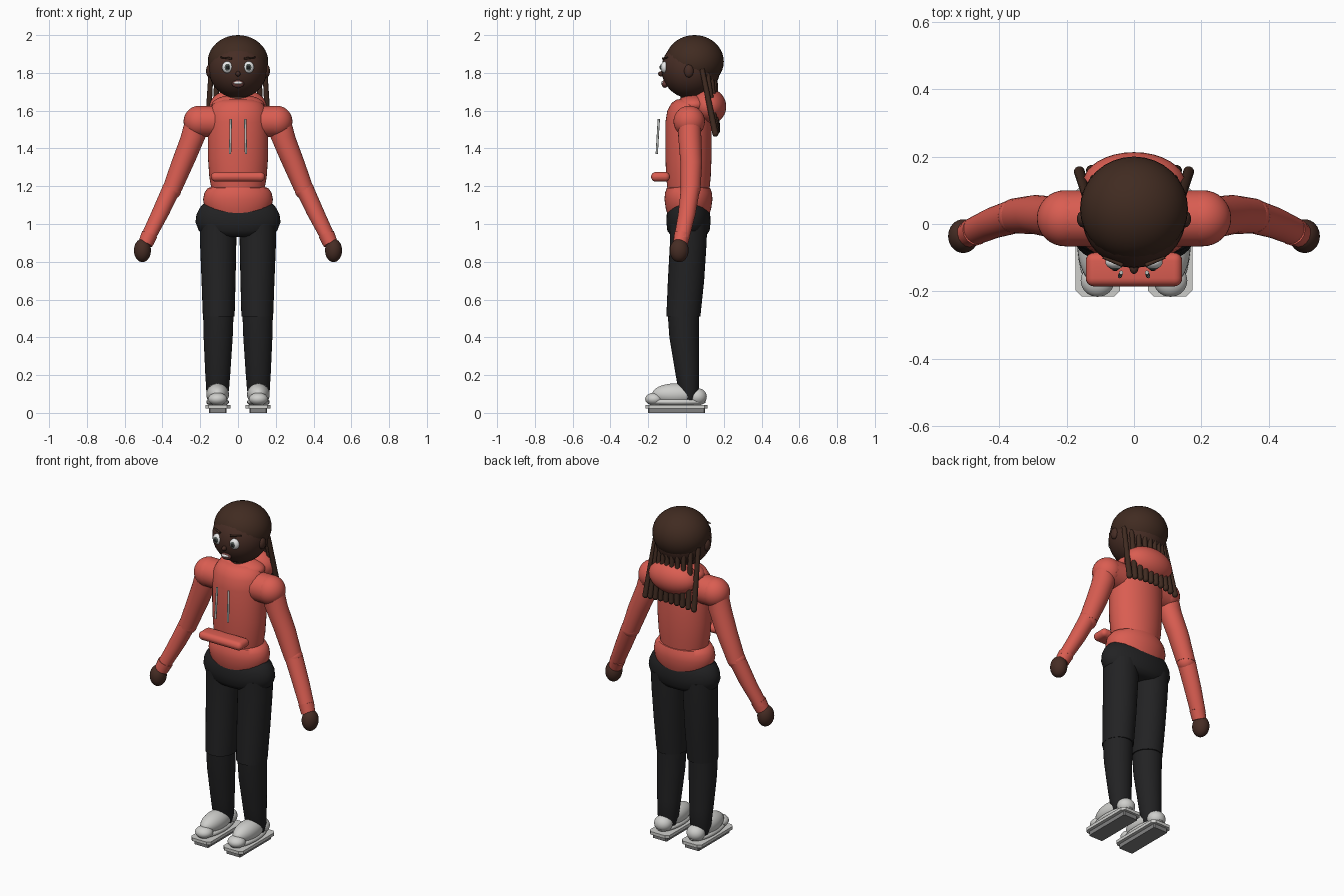
import bpy, bmesh, math
from mathutils import Vector

if "Cube" in bpy.data.objects:
    bpy.data.objects.remove(bpy.data.objects["Cube"], do_unlink=True)


def material(name, r, g, b):
    m = bpy.data.materials.new(name)
    m.use_nodes = True
    m.diffuse_color = (r, g, b, 1)
    m.node_tree.nodes["Principled BSDF"].inputs["Base Color"].default_value = (r, g, b, 1)
    return m


RED = material("coral red", 0.70, 0.11, 0.083)
BLACK = material("trouser black", 0.016, 0.016, 0.017)
SKIN = material("dark brown skin", 0.062, 0.026, 0.018)
HAIR = material("hair brown", 0.052, 0.024, 0.015)
WHITE = material("shoe white", 0.62, 0.62, 0.60)
GREY = material("sole grey", 0.22, 0.22, 0.22)
CORD = material("cord grey", 0.50, 0.52, 0.50)
EYE = material("eye white", 0.80, 0.80, 0.80)
IRIS = material("iris grey", 0.08, 0.10, 0.09)
LIP = material("lip brown", 0.13, 0.045, 0.04)


def finish(name, bm, mat, smooth=True):
    bmesh.ops.recalc_face_normals(bm, faces=bm.faces)
    me = bpy.data.meshes.new(name)
    bm.to_mesh(me)
    bm.free()
    me.materials.append(mat)
    ob = bpy.data.objects.new(name, me)
    bpy.context.collection.objects.link(ob)
    if smooth:
        bpy.ops.object.select_all(action="DESELECT")
        ob.select_set(True)
        bpy.context.view_layer.objects.active = ob
        bpy.ops.object.shade_smooth_by_angle(angle=math.radians(40))
    return ob


def ellipsoid(name, centre, radii, mat):
    bm = bmesh.new()
    bmesh.ops.create_uvsphere(bm, u_segments=32, v_segments=20, radius=1)
    bmesh.ops.scale(bm, vec=radii, verts=bm.verts)
    bmesh.ops.translate(bm, vec=centre, verts=bm.verts)
    return finish(name, bm, mat)


def loft(name, stations, mat, sides=32):
    """Skin level elliptical rings given as (x, y, z, rx, ry)."""
    bm = bmesh.new()
    rings = []
    for x, y, z, rx, ry in stations:
        angles = [2 * math.pi * i / sides for i in range(sides)]
        rings.append([bm.verts.new((x + rx * math.cos(a), y + ry * math.sin(a), z)) for a in angles])
    for low, high in zip(rings, rings[1:]):
        for i in range(sides):
            j = (i + 1) % sides
            bm.faces.new((low[i], low[j], high[j], high[i]))
    bm.faces.new(rings[0])
    bm.faces.new(rings[-1])
    return finish(name, bm, mat)


def rod(name, a, b, radius, tip, mat):
    a, b = Vector(a), Vector(b)
    bm = bmesh.new()
    bmesh.ops.create_cone(bm, cap_ends=True, segments=16, radius1=radius, radius2=tip, depth=(b - a).length)
    bmesh.ops.rotate(bm, matrix=(b - a).to_track_quat("Z", "Y").to_matrix(), verts=bm.verts)
    bmesh.ops.translate(bm, vec=(a + b) / 2, verts=bm.verts)
    return finish(name, bm, mat)


def block(name, centre, size, bevel, mat, segments=1, upright_only=False):
    bm = bmesh.new()
    bmesh.ops.create_cube(bm, size=1)
    bmesh.ops.scale(bm, vec=size, verts=bm.verts)
    edges = [e for e in bm.edges
             if not upright_only or abs(e.verts[0].co.z - e.verts[1].co.z) > 0.001]
    bmesh.ops.bevel(bm, geom=edges, offset=bevel, segments=segments, profile=0.5, affect="EDGES")
    bmesh.ops.translate(bm, vec=centre, verts=bm.verts)
    return finish(name, bm, mat, segments > 1)


def body(name, profile, mat, y=0.013):
    return loft(name, [(0, y, z, rx, ry) for z, rx, ry in profile], mat, 40)


# Torso, hem and hips
body("chest", [(1.17, .138, .11), (1.25, .152, .118), (1.35, .159, .122), (1.54, .16, .122),
               (1.60, .152, .112), (1.64, .13, .09), (1.66, .085, .06)], RED)
body("hem", [(1.05, .155, .11), (1.08, .176, .12), (1.13, .185, .127), (1.165, .178, .124),
             (1.19, .16, .115), (1.20, .13, .09)], RED)
body("hips", [(.93, .12, .07), (.94, .17, .095), (.965, .208, .112), (1.01, .225, .117),
              (1.05, .22, .115), (1.085, .203, .105), (1.105, .185, .09)], BLACK)
block("pocket", (0, -.135, 1.25), (.286, .10, .05), .0245, RED, 5)
ellipsoid("hood", (0, .12, 1.622), (.152, .093, .095), RED)
ellipsoid("collar", (0, .04, 1.63), (.14, .09, .055), RED)

# Head
loft("neck", [(0, .03, 1.58, .06, .06), (0, .03, 1.72, .06, .06)], SKIN)
ellipsoid("face", (0, .025, 1.82), (.155, .155, .155), SKIN)
ellipsoid("hair_cap", (0, .045, 1.86), (.16, .155, .14), HAIR)
ellipsoid("nose", (0, -.13, 1.795), (.013, .018, .014), SKIN)
ellipsoid("lips", (0, -.112, 1.742), (.032, .017, .021), LIP)
ellipsoid("teeth", (0, -.122, 1.747), (.024, .010, .008), EYE)

# Braids hanging round the back of the head
COUNT = 10
for i in range(COUNT):
    t = 2 * i / (COUNT - 1) - 1
    bow = 1 - t * t
    top = (.142 * t, .085 + .07 * bow, 1.82 - .05 * bow)
    end = (.162 * t, .155 + .01 * bow, 1.48 + .015 * bow)
    rod(f"braid_{i + 1}", top, end, .013, .016, HAIR)
    ellipsoid(f"braid_tip_{i + 1}", end, (.016, .016, .018), HAIR)

for side, s in (("left", 1), ("right", -1)):
    # Facial features
    ellipsoid(f"{side}_ear", (s * .152, .015, 1.81), (.017, .025, .034), SKIN)
    ellipsoid(f"{side}_eye", (s * .056, -.113, 1.83), (.029, .021, .031), EYE)
    ellipsoid(f"{side}_iris", (s * .056, -.127, 1.83), (.016, .010, .019), IRIS)
    ellipsoid(f"{side}_pupil", (s * .056, -.133, 1.83), (.009, .007, .011), BLACK)
    rod(f"{side}_eyebrow", (s * .034, -.122, 1.876), (s * .092, -.099, 1.882), .006, .004, HAIR)
    # Drawstring
    rod(f"{side}_drawstring", (s * .042, -.155, 1.37), (s * .038, -.144, 1.555), .006, .006, CORD)
    # Shoulder and sleeve
    rod(f"{side}_shoulder_yoke", (s * .09, .017, 1.543), (s * .205, .017, 1.543), .083, .083, RED)
    ellipsoid(f"{side}_shoulder", (s * .205, .017, 1.543), (.083, .083, .083), RED)
    loft(f"{side}_upper_sleeve", [(s * .222, .018, 1.56, .055, .06), (s * .238, .02, 1.46, .066, .061),
                                  (s * .29, .028, 1.33, .062, .058), (s * .352, .024, 1.175, .053, .052)], RED)
    ellipsoid(f"{side}_elbow", (s * .352, .024, 1.18), (.052, .051, .05), RED)
    loft(f"{side}_lower_sleeve", [(s * .35, .024, 1.19, .053, .051), (s * .415, .004, 1.05, .049, .046),
                                  (s * .475, -.022, .93, .043, .041)], RED)
    rod(f"{side}_cuff", (s * .468, -.02, .945), (s * .49, -.03, .895), .043, .039, RED)
    ellipsoid(f"{side}_hand", (s * .506, -.036, .86), (.045, .05, .062), SKIN)
    # Trouser leg
    loft(f"{side}_thigh", [(s * .105, .014, 1.0, .098, .098), (s * .105, .012, .9, .096, .097),
                           (s * .103, 0, .7, .09, .096), (s * .102, -.014, .51, .084, .09)], BLACK)
    loft(f"{side}_shin", [(s * .104, -.014, .54, .081, .084), (s * .105, -.010, .40, .077, .078),
                          (s * .107, .006, .22, .067, .064), (s * .108, .015, .12, .06, .055),
                          (s * .108, .018, .06, .045, .035)], BLACK)
    # Shoe
    ellipsoid(f"{side}_shoe_upper", (s * .108, -.055, .098), (.06, .125, .058), WHITE)
    ellipsoid(f"{side}_shoe_toe", (s * .108, -.168, .073), (.05, .048, .034), WHITE)
    ellipsoid(f"{side}_shoe_heel", (s * .108, .06, .085), (.052, .05, .046), WHITE)
    ellipsoid(f"{side}_shoe_base", (s * .108, -.05, .058), (.06, .155, .026), WHITE)
    block(f"{side}_sole", (s * .107, -.05, .033), (.132, .33, .018), .018, WHITE, 1, True)
    block(f"{side}_tread", (s * .107, -.05, .0125), (.094, .30, .025), .005, GREY, 1, True)
